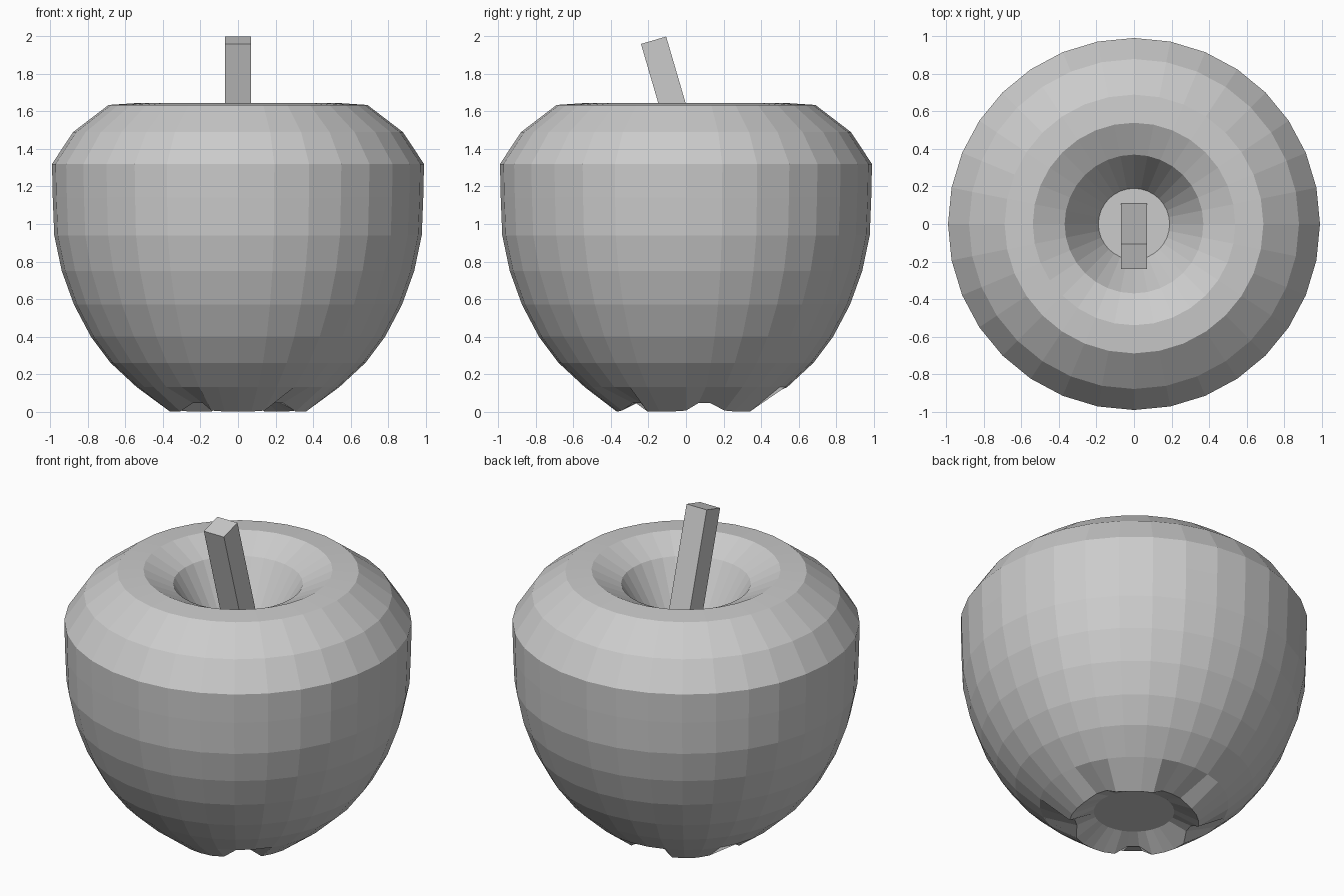
import bpy, bmesh
from math import cos, sin, pi, radians
from mathutils import Matrix, Vector

if "Cube" in bpy.data.objects:
    bpy.data.objects.remove(bpy.data.objects["Cube"])

SEG = 32
# Profile (radius, height) from the underside cavity, up the outside, into the stem hollow
PROFILE = [(0.23, 0.08), (0.37, 0.0), (0.54, 0.13), (0.68, 0.26), (0.785, 0.40),
           (0.875, 0.57), (0.94, 0.75), (0.98, 0.94), (0.988, 1.14), (0.992, 1.32),
           (0.88, 1.49), (0.69, 1.635), (0.54, 1.645), (0.37, 1.56), (0.19, 1.26)]


def finish(bm, name):
    bmesh.ops.recalc_face_normals(bm, faces=bm.faces)
    mesh = bpy.data.meshes.new(name)
    bm.to_mesh(mesh)
    bm.free()
    obj = bpy.data.objects.new(name, mesh)
    bpy.context.collection.objects.link(obj)
    return obj


# Apple body: lathed rings, with five notches in the base rim
bm = bmesh.new()
rings = []
for level, (r, z) in enumerate(PROFILE):
    ring = []
    for i in range(SEG):
        a = 2 * pi * i / SEG
        rr, zz = r, z
        if level == 1:
            off = abs((360 * i / SEG - 18 + 36) % 72 - 36)
            if off < 12:
                rr, zz = r - 0.03, 0.045
            else:
                zz = 0.005
                if off > 20:
                    zz = 0.0
        ring.append(bm.verts.new((rr * cos(a), rr * sin(a), zz)))
    rings.append(ring)
for lo, hi in zip(rings, rings[1:]):
    for i in range(SEG):
        j = (i + 1) % SEG
        bm.faces.new((lo[i], lo[j], hi[j], hi[i]))
bm.faces.new(rings[0])
bm.faces.new(rings[-1])
finish(bm, "apple_body")

# Stem: square bar leaning towards the front
tilt = radians(16.3)
axis = Vector((0, -sin(tilt), cos(tilt)))
length = 0.77
top = Vector((0, -0.173, 1.98))
bm = bmesh.new()
bmesh.ops.create_cube(bm, size=1.0)
bm.transform(Matrix.Translation(top - axis * length / 2)
             @ Matrix.Rotation(tilt, 4, 'X')
             @ Matrix.Diagonal((0.14, 0.14, length, 1)))
finish(bm, "stem")
